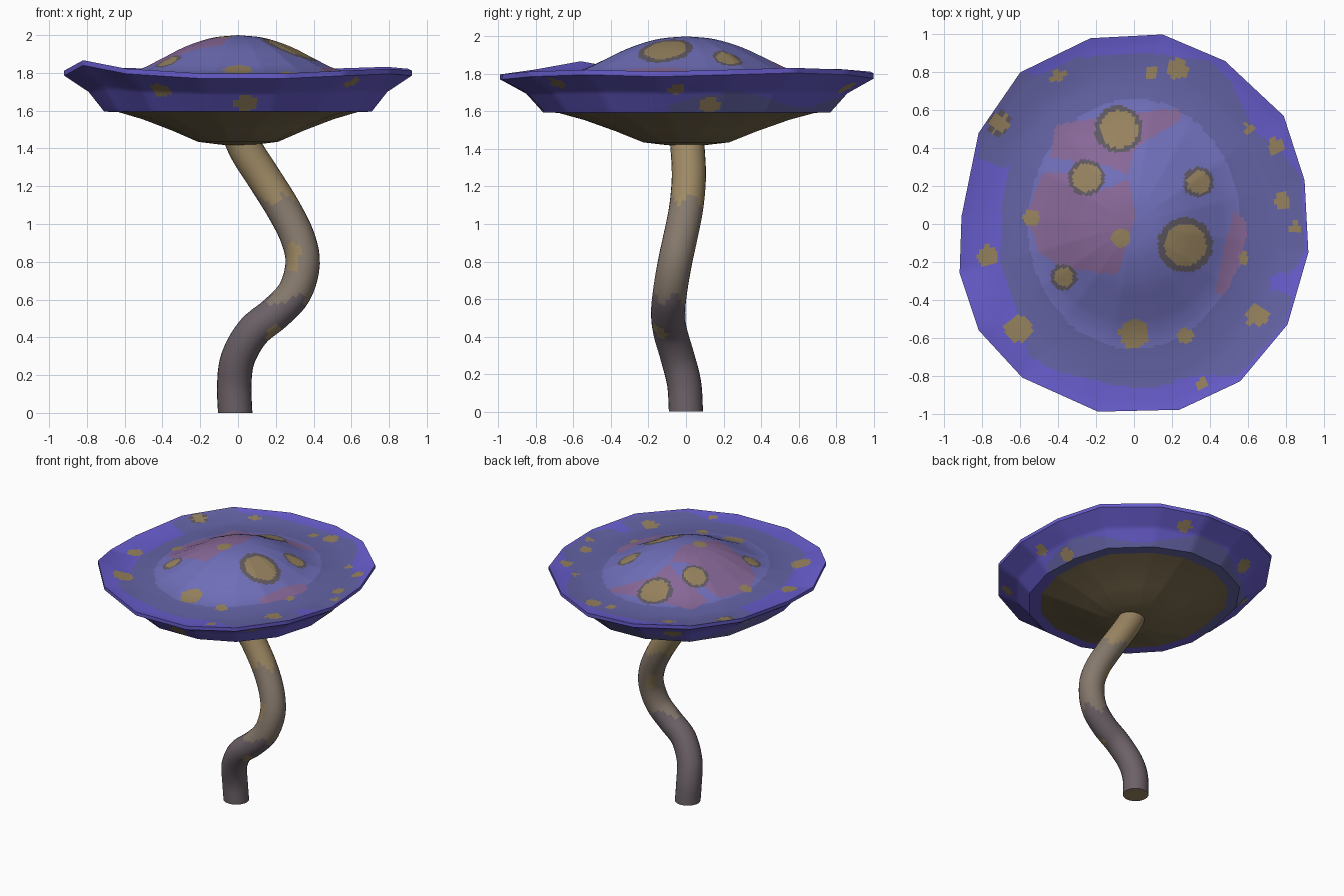
import bpy, bmesh, math
from mathutils import Vector

if "Cube" in bpy.data.objects:
    bpy.data.objects.remove(bpy.data.objects["Cube"])


def lin(c):
    c /= 255
    return c / 12.92 if c < 0.04045 else ((c + 0.055) / 1.055) ** 2.4


def mat(name, r, g, b):
    m = bpy.data.materials.new(name)
    m.diffuse_color = (lin(r), lin(g), lin(b), 1)
    m.use_nodes = True
    m.node_tree.nodes["Principled BSDF"].inputs["Base Color"].default_value = m.diffuse_color
    return m


VIOLET, GREY, SLATE, MAUVE, SPOT, RING = range(6)
cap_mats = [mat("violet rim", 104, 93, 205), mat("grey violet", 100, 99, 165),
            mat("slate blue", 112, 111, 186), mat("mauve", 136, 104, 152),
            mat("ochre spot", 150, 130, 94), mat("dark spot ring", 96, 89, 98)]
gill_mat = mat("gill brown", 122, 107, 78)
stem_mats = [mat("stem dusk", 108, 97, 104), mat("stem taupe", 134, 121, 108),
             mat("stem tan", 158, 137, 100), cap_mats[SPOT]]


def spline(pts, n):
    """Smooth curve through points, n steps per span."""
    pts = [Vector(p) for p in pts]
    ext = [2 * pts[0] - pts[1]] + pts + [2 * pts[-1] - pts[-2]]
    out = []
    for a, b, c, d in zip(ext, ext[1:], ext[2:], ext[3:]):
        for i in range(n):
            t = i / n
            out.append(0.5 * (2 * b + (c - a) * t + (2 * a - 5 * b + 4 * c - d) * t * t
                              + (3 * b - a - 3 * c + d) * t ** 3))
    return out + [pts[-1]]


def loft(name, rings, mats, rule, start=None, end=None, angle=40):
    """Skin rings of points, close ends with a tip point or a cap face."""
    bm = bmesh.new()
    loops = [[bm.verts.new(p) for p in r] for r in rings]
    n = len(loops[0])
    for a, b in zip(loops, loops[1:]):
        for i in range(n):
            bm.faces.new((a[i], a[(i + 1) % n], b[(i + 1) % n], b[i]))
    for loop, tip in ((loops[0], start), (loops[-1], end)):
        if tip == "face":
            bm.faces.new(loop)
        elif tip:
            v = bm.verts.new(tip)
            for i in range(n):
                bm.faces.new((loop[i], loop[(i + 1) % n], v))
    bmesh.ops.recalc_face_normals(bm, faces=bm.faces)
    for f in bm.faces:
        f.material_index = rule(f.calc_center_median(), f.normal)
    me = bpy.data.meshes.new(name)
    bm.to_mesh(me)
    bm.free()
    for m in mats:
        me.materials.append(m)
    ob = bpy.data.objects.new(name, me)
    bpy.context.collection.objects.link(ob)
    bpy.ops.object.select_all(action='DESELECT')
    ob.select_set(True)
    bpy.context.view_layer.objects.active = ob
    bpy.ops.object.shade_smooth_by_angle(angle=math.radians(angle))
    return ob


def inside(p, poly):
    hit = False
    for (x1, y1), (x2, y2) in zip(poly, poly[1:] + poly[:1]):
        if (y1 > p.y) != (y2 > p.y) and p.x < (x2 - x1) * (p.y - y1) / (y2 - y1) + x1:
            hit = not hit
    return hit


# Sixteen-sided rim outline (x, y, lift)
OUTLINE = [(.15, 1, -.01), (.48, .86, .01), (.79, .57, .02), (.90, .23, .01), (.92, -.15, .0),
           (.81, -.53, .01), (.56, -.83, .0), (.24, -.98, -.015), (-.19, -.99, -.015),
           (-.59, -.81, .01), (-.82, -.56, .055), (-.92, -.26, .0), (-.91, .04, .0),
           (-.82, .48, .01), (-.6, .80, .015), (-.23, .98, .0)]
SUB = 11
rim = []
for a, b in zip(OUTLINE, OUTLINE[1:] + OUTLINE[:1]):
    rim += [Vector(a).lerp(Vector(b), i / SUB) for i in range(SUB)]


def cap_ring(f, z):
    w = max(0, (f - .78) / .22)
    return [(p.x * f, p.y * f, z + p.z * w) for p in rim]


# Colour patches seen from above
GREY_AREA = [(-.66, .3), (-.83, .35), (-.8, .5), (-.6, .8), (-.5, .78), (-.3, .88), (.1, .9),
             (.4, .86), (.52, .74), (.62, .5), (.78, .38), (.88, .25), (.9, -.15), (.84, -.25),
             (.72, -.27), (.72, -.35), (.84, -.38), (.78, -.55), (.55, -.8), (.3, -.8),
             (.1, -.87), (-.1, -.85), (-.4, -.78), (-.55, -.7), (-.6, -.5), (-.7, -.2), (-.7, .1)]
MAUVES = [[(-.48, .27), (-.3, .27), (-.22, .16), (-.03, .24), (.01, .05), (-.08, -.27),
           (-.38, -.23), (-.5, -.15), (-.57, .05)],
          [(-.44, .35), (-.42, .52), (-.1, .58), (.24, .61), (.25, .55), (0, .4), (-.03, .26),
           (-.15, .31)],
          [(.53, .07), (.6, 0), (.57, -.2), (.47, -.38), (.43, -.36), (.48, -.1)]]
# Spots on top (x, y, radius, ring radius) and on the skirt (x, y, z, radius)
SPOTS = [(-.08, .5, .1, .125), (-.25, .245, .075, .095), (.34, .22, .06, .08),
         (.27, -.11, .11, .145), (-.37, -.28, .05, .07), (-.07, -.075, .05, 0),
         (-.54, .03, .045, 0), (0, -.58, .078, 0), (.27, -.59, .04, 0), (-.61, -.55, .07, 0),
         (-.77, -.17, .055, 0), (-.71, .53, .05, .062), (-.4, .78, .035, 0), (.09, .8, .035, 0),
         (.23, .82, .055, 0), (.61, .5, .03, 0), (.75, .41, .045, 0), (.78, .12, .045, 0),
         (.85, -.02, .03, 0), (.58, -.18, .03, 0), (.65, -.48, .06, 0), (.36, -.84, .03, 0)]
SKIRT_SPOTS = [(-.42, -.77, 1.69, .06), (.04, -.81, 1.63, .06), (.6, -.68, 1.76, .045),
               (.8, -.05, 1.74, .05), (.73, .13, 1.63, .05), (.25, .86, 1.73, .05),
               (-.4, .74, 1.68, .06), (-.76, .3, 1.71, .05)]


def top_rule(p, n):
    for x, y, r, ring in SPOTS:
        d = math.hypot(p.x - x, p.y - y)
        if d < r:
            return SPOT
        if d < ring:
            return RING
    if any(inside(p, m) for m in MAUVES):
        return MAUVE
    if math.hypot(p.x / .56, p.y / .66) < 1:
        return SLATE
    return GREY if inside(p, GREY_AREA) else VIOLET


def cap_rule(p, n):
    if n.z > .2:
        return top_rule(p, n)
    if any((p - Vector(s[:3])).length < s[3] for s in SKIRT_SPOTS):
        return SPOT
    wave = 1.66 + .04 * math.sin(5 * math.atan2(p.y, p.x))
    return GREY if p.y > -.1 and p.z < wave else VIOLET


# Cap: dome and dished brim on top, blunt rim, sloping skirt below
dome = spline([(0, 2, 0), (.15, 1.985, 0), (.3, 1.94, 0), (.45, 1.87, 0), (.55, 1.825, 0),
               (.65, 1.80, 0), (.8, 1.79, 0), (.93, 1.80, 0), (1, 1.812, 0)], 9)[1:]
profile = [(p.x, p.y) for p in dome]
for (f0, z0), (f1, z1) in zip([(1, 1.812), (1, 1.785), (.86, 1.70), (.77, 1.595)],
                              [(1, 1.785), (.86, 1.70), (.77, 1.595), (.68, 1.592)]):
    profile += [(f0 + (f1 - f0) * i / 8, z0 + (z1 - z0) * i / 8) for i in range(1, 9)]
loft("cap", [cap_ring(f, z) for f, z in profile], cap_mats, cap_rule, start=(0, 0, 2))

# Gills: shallow cone under the cap
loft("gills", [cap_ring(f, z) for f, z in
               [(.69, 1.593), (.55, 1.555), (.38, 1.495), (.23, 1.435), (.1, 1.42)]],
     [gill_mat], lambda p, n: 0, end=(0, 0, 1.415))

# Stem: S-shaped tube swept along a path
path = spline([(-.015, 0, .0), (-.02, -.01, .15), (.0, -.045, .29), (.08, -.085, .43),
               (.2, -.095, .53), (.3, -.085, .64), (.342, -.06, .79), (.315, -.03, .93),
               (.24, 0, 1.08), (.14, .015, 1.24), (.05, .01, 1.38), (0, 0, 1.49)], 5)
SIDES = 24
rings = []
for i, p in enumerate(path):
    t = (path[min(i + 1, len(path) - 1)] - path[max(i - 1, 0)]).normalized()
    if i == 0:
        t = Vector((0, 0, 1))
    u = Vector((0, 1, 0)).cross(t).normalized()
    v = t.cross(u)
    rings.append([p + .091 * (u * math.cos(a) + v * math.sin(a))
                  for a in (math.tau * k / SIDES for k in range(SIDES))])


def stem_rule(p, n):
    for x, y, z in [(.28, -.14, .83), (.2, -.15, .40), (.27, .05, .85)]:
        if math.hypot(p.x - x, p.y - y, (p.z - z) * .6) < .05:
            return 3
    wave = .03 * math.sin(4 * math.atan2(n.y, n.x))
    if n.z < -.95:
        return 2
    return 0 if p.z < .6 + wave else 1 if p.z < 1.13 + wave else 2


loft("stem", rings, stem_mats, stem_rule, start="face", end="face")
